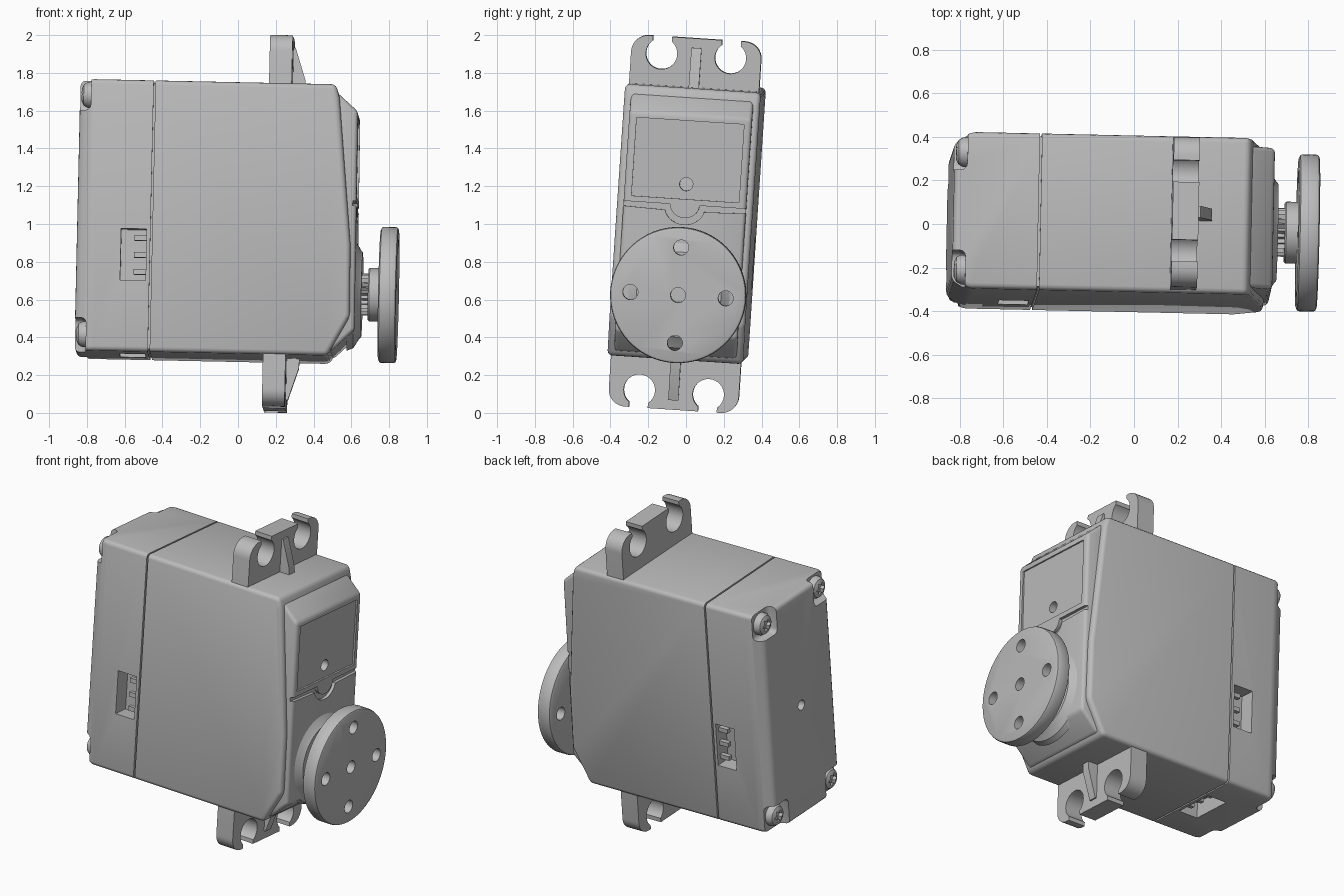
import bpy, bmesh
from math import sin, cos, pi, radians
from mathutils import Matrix, Vector

cube = bpy.data.objects.get("Cube")
if cube:
    bpy.data.objects.remove(cube, do_unlink=True)

grey = bpy.data.materials.new("plain grey")
grey.use_nodes = True
grey.diffuse_color = (0.5, 0.5, 0.5, 1)
grey.node_tree.nodes["Principled BSDF"].inputs["Base Color"].default_value = (0.5, 0.5, 0.5, 1)

# Slightly tilted frame: local x is the shaft direction, z the long side
up = Vector((0.0225, 0.066, 1)).normalized()
side = up.cross(Vector((1, -0.022, -0.024))).normalized()
shaft = side.cross(up)
FRAME = Matrix.Translation((0, 0, 1)) @ Matrix((shaft, side, up)).transposed().to_4x4()

SPLIT = -0.45
HALF = 0.36
TOP, BOTTOM = 0.73, -0.71


def finish(name, bm):
    bmesh.ops.recalc_face_normals(bm, faces=bm.faces)
    mesh = bpy.data.meshes.new(name)
    bm.to_mesh(mesh)
    bm.free()
    mesh.materials.append(grey)
    obj = bpy.data.objects.new(name, mesh)
    bpy.context.collection.objects.link(obj)
    obj.matrix_world = FRAME
    smooth(mesh)
    return obj


def smooth(mesh):
    mesh.shade_smooth()
    mesh.set_sharp_from_angle(angle=radians(32))


def prism(name, points, axis, lo, hi, bevel=0, segments=3):
    """Extrude a polygon along an axis; the points use the other two axes in order."""
    bm = bmesh.new()
    verts = []
    for p in points:
        co = list(p)
        co.insert(axis, lo)
        verts.append(bm.verts.new(co))
    face = bm.faces.new(verts)
    new = bmesh.ops.extrude_face_region(bm, geom=[face])["geom"]
    shift = Vector((0, 0, 0))
    shift[axis] = hi - lo
    bmesh.ops.translate(bm, vec=shift, verts=[v for v in new if isinstance(v, bmesh.types.BMVert)])
    bmesh.ops.recalc_face_normals(bm, faces=bm.faces)
    if bevel:
        edges = [e for e in bm.edges if any(abs(v.co.x - SPLIT) > 0.01 for v in e.verts)
                 and e.calc_face_angle(0) > 0.3]
        bmesh.ops.bevel(bm, geom=edges, offset=bevel, segments=segments, profile=0.5,
                        affect='EDGES', clamp_overlap=True)
    return finish(name, bm)


def box(name, lo, hi, bevel=0):
    pts = [(lo[1], lo[2]), (hi[1], lo[2]), (hi[1], hi[2]), (lo[1], hi[2])]
    return prism(name, pts, 0, lo[0], hi[0], bevel)


def lathe(name, profile, y, z, steps=48):
    """Spin (x, radius) points around the shaft direction."""
    bm = bmesh.new()
    rings = []
    for x, r in profile:
        rings.append([bm.verts.new((x, y + r * cos(2 * pi * i / steps), z + r * sin(2 * pi * i / steps)))
                      for i in range(steps)])
    for a, b in zip(rings, rings[1:]):
        for i in range(steps):
            j = (i + 1) % steps
            bm.faces.new((a[i], a[j], b[j], b[i]))
    bm.faces.new(rings[0])
    bm.faces.new(rings[-1])
    return finish(name, bm)


def rod(name, x0, x1, r, y, z):
    return lathe(name, [(x0, r), (x1, r)], y, z, 32)


def star(count, outer, inner, y, z):
    return [(y + r * cos(a), z + r * sin(a)) for i in range(count * 2)
            for r, a in [((outer, inner)[i % 2], pi * i / count)]]


def cut(obj, cutters):
    for c in cutters:
        m = obj.modifiers.new("cut", 'BOOLEAN')
        m.operation, m.solver, m.object = 'DIFFERENCE', 'EXACT', c
    bpy.context.view_layer.update()
    graph = bpy.context.evaluated_depsgraph_get()
    mesh = bpy.data.meshes.new_from_object(obj.evaluated_get(graph))
    obj.modifiers.clear()
    obj.data = mesh
    smooth(mesh)
    for c in cutters:
        bpy.data.objects.remove(c, do_unlink=True)


# Main case with the sloping front
prism("main_case", [(SPLIT + 0.005, BOTTOM), (0.495, BOTTOM), (0.61, -0.5), (0.605, -0.12),
                    (0.53, 0.66), (0.51, TOP), (SPLIT + 0.005, TOP)], 1, -HALF, HALF, 0.025)
box("inner_core", (-0.47, -0.345, BOTTOM + 0.015), (-0.42, 0.345, TOP - 0.015))

# Rear lid with chamfered sides, screw corners, sockets and a vent hole
lid = prism("rear_lid", [(SPLIT - 0.005, -HALF), (SPLIT - 0.005, HALF), (-0.77, HALF), (-0.845, 0.315),
                         (-0.845, -0.315), (-0.77, -HALF)], 2, BOTTOM, TOP, 0.025)
screws = [(y, z) for y in (-0.27, 0.27) for z in (-0.62, 0.65)]
cutters = [rod("vent_cutter", -0.9, -0.79, 0.032, 0, 0)]
for y, z in screws:
    sy, sz = (1 if y > 0 else -1), (1 if z > 0 else -1)
    ys, zs = sorted((y - sy * 0.085, y + sy * 0.2)), sorted((z - sz * 0.085, z + sz * 0.2))
    cutters.append(box("corner_cutter", (-0.95, ys[0], zs[0]), (-0.785, ys[1], zs[1]), 0.03))
for s in (-1, 1):
    ys = sorted((s * 0.26, s * 0.45))
    cutters.append(box("socket_cutter", (-0.61, ys[0], -0.335), (-0.475, ys[1], -0.06)))
cutters.append(box("socket_cutter", (-0.61, -0.137, -0.85), (-0.475, 0.137, -0.61)))
cut(lid, cutters)

# Contact pins in the sockets
for k in (-1, 0, 1):
    for s in (-1, 1):
        y, z = s * 0.32, -0.197 + k * 0.09
        box("contact_pin", (-0.54, y - 0.014, z - 0.014), (-0.46, y + 0.014, z + 0.014))
    box("contact_pin", (-0.54, k * 0.09 - 0.014, -0.684), (-0.46, k * 0.09 + 0.014, -0.656))

# Domed screws with star drives
for y, z in screws:
    screw = lathe("screw", [(-0.77, 0.068), (-0.805, 0.068), (-0.825, 0.057), (-0.836, 0.035),
                            (-0.838, 0.01)], y, z, 32)
    cut(screw, [prism("drive_cutter", star(6, 0.042, 0.024, y, z), 0, -0.9, -0.812)])

# Front cover with recessed panel, parting groove and small hole
cover = prism("front_cover", [(0.4, 0.69), (0.515, 0.69), (0.628, 0.59), (0.636, -0.57), (0.515, -0.685),
                              (0.4, -0.685)], 1, -0.325, 0.325, 0.02)
arc = [pi + pi * i / 16 for i in range(17)]
groove = [(-0.34, 0.09)] + [(0.105 * cos(a), 0.1 + 0.09 * sin(a)) for a in arc[1:-1]] + [(0.34, 0.09)]
groove += [(0.34, 0.115)] + [(0.078 * cos(a), 0.115 + 0.07 * sin(a)) for a in arc[::-1]] + [(-0.34, 0.115)]
cut(cover, [box("panel_cutter", (0.619, -0.285, 0.145), (0.7, 0.285, 0.56)),
            prism("groove_cutter", groove, 0, 0.612, 0.7),
            rod("hole_cutter", 0.56, 0.7, 0.035, 0, 0.224)])

# Shaft, hub and output disc
AXIS = -0.36
lathe("shaft_boss", [(0.59, 0.3), (0.625, 0.285), (0.655, 0.235), (0.665, 0.225)], 0, AXIS)
prism("splined_shaft", star(24, 0.112, 0.095, 0, AXIS), 0, 0.64, 0.71)
hub = lathe("disc_hub", [(0.698, 0.135), (0.705, 0.142), (0.77, 0.142)], 0, AXIS)
disc = lathe("output_disc", [(0.757, 0.34), (0.764, 0.356), (0.772, 0.36), (0.838, 0.36),
                             (0.848, 0.356), (0.853, 0.345)], 0, AXIS, 96)
cut(hub, [rod("hub_cutter", 0.72, 0.9, 0.04, 0, AXIS)])
spots = [(0, 0)] + [(0.253 * cos(pi * i / 2), 0.253 * sin(pi * i / 2)) for i in range(4)]
cut(disc, [rod("disc_cutter", 0.7, 0.9, 0.04, y, AXIS + z) for y, z in spots])

# Mounting ears with open holes and a stiffening rib
for s, label in ((1, "upper"), (-1, "lower")):
    tip, r, w = 0.985, 0.09, 0.345
    pts = [(w, 0.6)]
    pts += [(w - r + r * cos(a), tip - r + r * sin(a)) for a in [pi / 2 * i / 8 for i in range(9)]]
    pts += [(-y, z) for y, z in reversed(pts)]
    ear = prism(label + "_ear", [(y, 0.005 + s * z) for y, z in pts], 0, 0.155, 0.275)
    cutters = []
    for y in (-0.183, 0.183):
        cutters.append(rod("ear_cutter", 0.1, 0.35, 0.083, y, 0.005 + s * 0.893))
        zs = sorted((s * 0.9, s * 1.1))
        cutters.append(box("slot_cutter", (0.1, y - 0.05, zs[0]), (0.35, y + 0.05, zs[1])))
    cut(ear, cutters)
    rib = [(0.25, 0.65), (0.345, 0.65), (0.34, 0.765), (0.285, 0.935), (0.25, 0.935)]
    prism(label + "_rib", [(x, 0.005 + s * z) for x, z in rib], 1, -0.027, 0.027)
